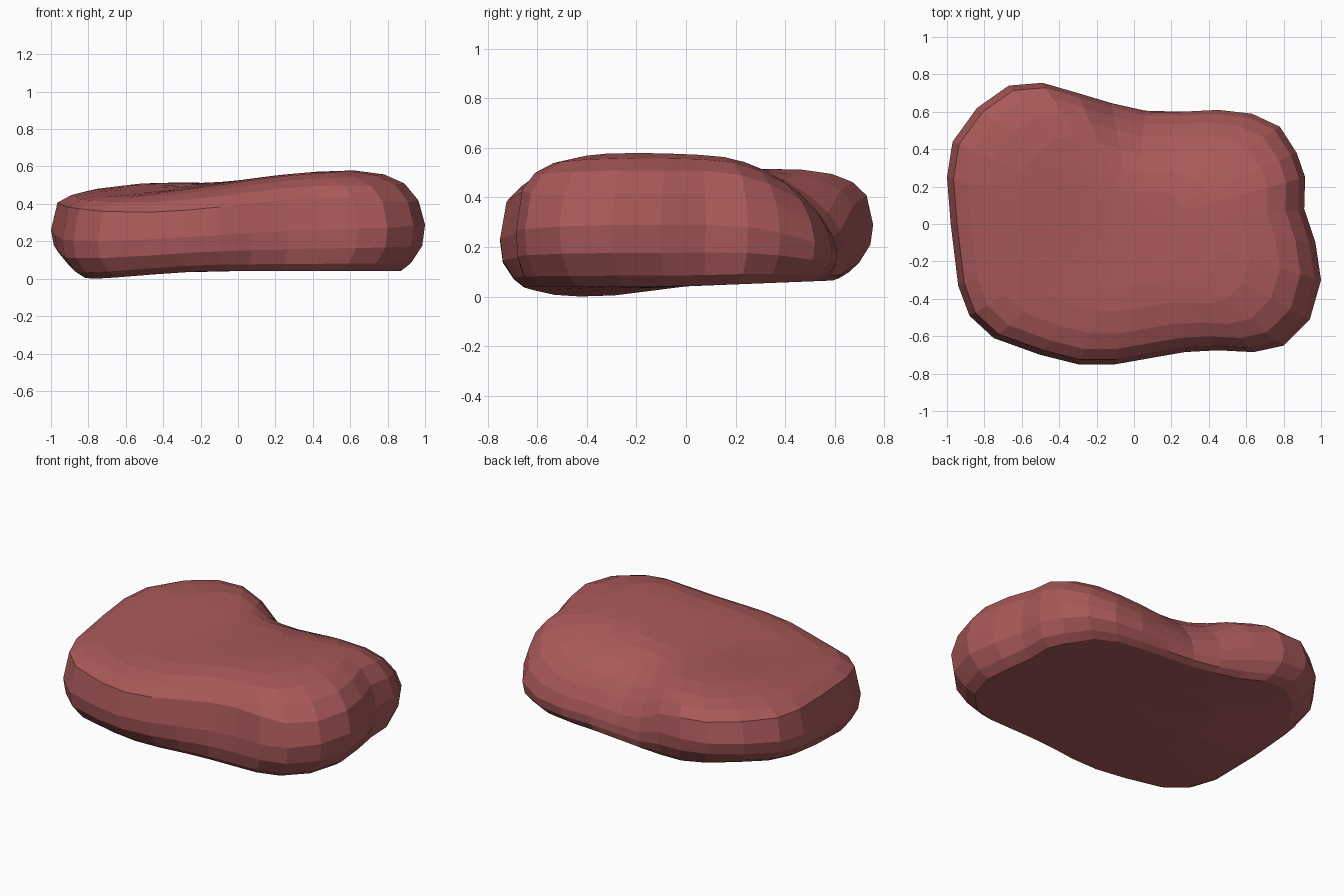
import bpy, bmesh, math

if "Cube" in bpy.data.objects:
    bpy.data.objects.remove(bpy.data.objects["Cube"])

# Widest outline of the slab, seen from above
outline = [(1.0, -.3), (.97, -.1), (.91, .08), (.915, .25), (.87, .38), (.78, .52),
           (.63, .59), (.45, .61), (.25, .6), (.06, .6), (-.12, .645), (-.3, .7),
           (-.49, .755), (-.67, .74), (-.84, .62), (-.97, .44), (-1.0, .25), (-.98, 0),
           (-.94, -.33), (-.88, -.49), (-.75, -.61), (-.5, -.7), (-.3, -.75),
           (-.1, -.75), (.07, -.72), (.27, -.685), (.45, -.675), (.64, -.685),
           (.8, -.65), (.94, -.51)]

# Edge profile: (outline scale, height fraction from underside to top)
profile = [(.45, 0), (.87, 0), (.925, .08), (.985, .25), (1, .46), (.965, .70),
           (.89, .87), (.78, .96), (.62, 1), (.45, 1), (.28, 1), (.13, 1)]


def smooth(a, b, v):
    t = min(1, max(0, (v - a) / (b - a)))
    return t * t * (3 - 2 * t)


def bump(x, y, cx, cy, rx, ry):
    return math.exp(-((x - cx) / rx) ** 2 - ((y - cy) / ry) ** 2)


def top_height(x, y):
    right = smooth(-.3, .2, x + .9 * (y - .4)) * smooth(-.45, .1, x)
    z = .525 + .062 * math.tanh(1.6 * x)
    # Back right falls away, front rolls over slightly
    z -= right * .85 * max(0, y - .07) ** 2 + .25 * max(0, -.3 - y) ** 2
    # Right hill, back left lobe, low front left and the groove beside the lobe
    z += .015 * bump(x, y, .4, -.2, .4, .3) + .03 * bump(x, y, -.5, .4, .4, .35)
    z -= .025 * bump(x, y, -.55, -.4, .35, .3) + .03 * bump(x, y, -.08, .5, .15, .2)
    return z


def base_height(x, y):
    left = 1 - smooth(-.9, -.1, x)
    return .045 + left * .13 * max(-.34, y) + .04 * max(0, y)


def fill_dents(x, y, amount):
    """Push the waists of the outline out so the underside has straighter edges."""
    x += amount * .045 * bump(x, y, .91, .14, .2, .2)
    y += amount * (.05 * bump(x, y, .05, .6, .3, .2) - .035 * bump(x, y, .4, -.68, .3, .2))
    return x, y


# Slab skin built from stacked rings, with squarer shoulders at left and front
bm = bmesh.new()
rings = []
for k, (s, f) in enumerate(profile):
    ring = []
    for x, y in outline:
        square = max(1 - smooth(-.9, 0, x), .8 * (1 - smooth(-.65, -.2, y)) * (1 - smooth(.5, 1, x)))
        g = f ** (1 - .5 * square) if f > .5 else f
        x, y = fill_dents(x, y, 1 if k < 3 else .3 if k == 3 else 0)
        x, y = x * s, y * s
        lo, hi = base_height(x, y), top_height(x, y)
        ring.append(bm.verts.new((x, y, lo + (hi - lo) * g)))
    rings.append(ring)
n = len(outline)
for a, b in zip(rings, rings[1:]):
    for i in range(n):
        j = (i + 1) % n
        bm.faces.new((a[i], a[j], b[j], b[i]))
for ring, height in ((rings[0], base_height), (rings[-1], top_height)):
    c = bm.verts.new((0, 0, height(0, 0)))
    for i in range(n):
        bm.faces.new((ring[i], ring[(i + 1) % n], c))
bmesh.ops.recalc_face_normals(bm, faces=bm.faces)

# Rest the lowest point on the ground
low = min(v.co.z for v in bm.verts)
for v in bm.verts:
    v.co.z -= low

mesh = bpy.data.meshes.new("meat_slab")
bm.to_mesh(mesh)
bm.free()
slab = bpy.data.objects.new("meat_slab", mesh)
bpy.context.collection.objects.link(slab)

mat = bpy.data.materials.new("dull_red")
mat.diffuse_color = (.40, .10, .10, 1)
mat.use_nodes = True
mat.node_tree.nodes["Principled BSDF"].inputs["Base Color"].default_value = mat.diffuse_color
mesh.materials.append(mat)
